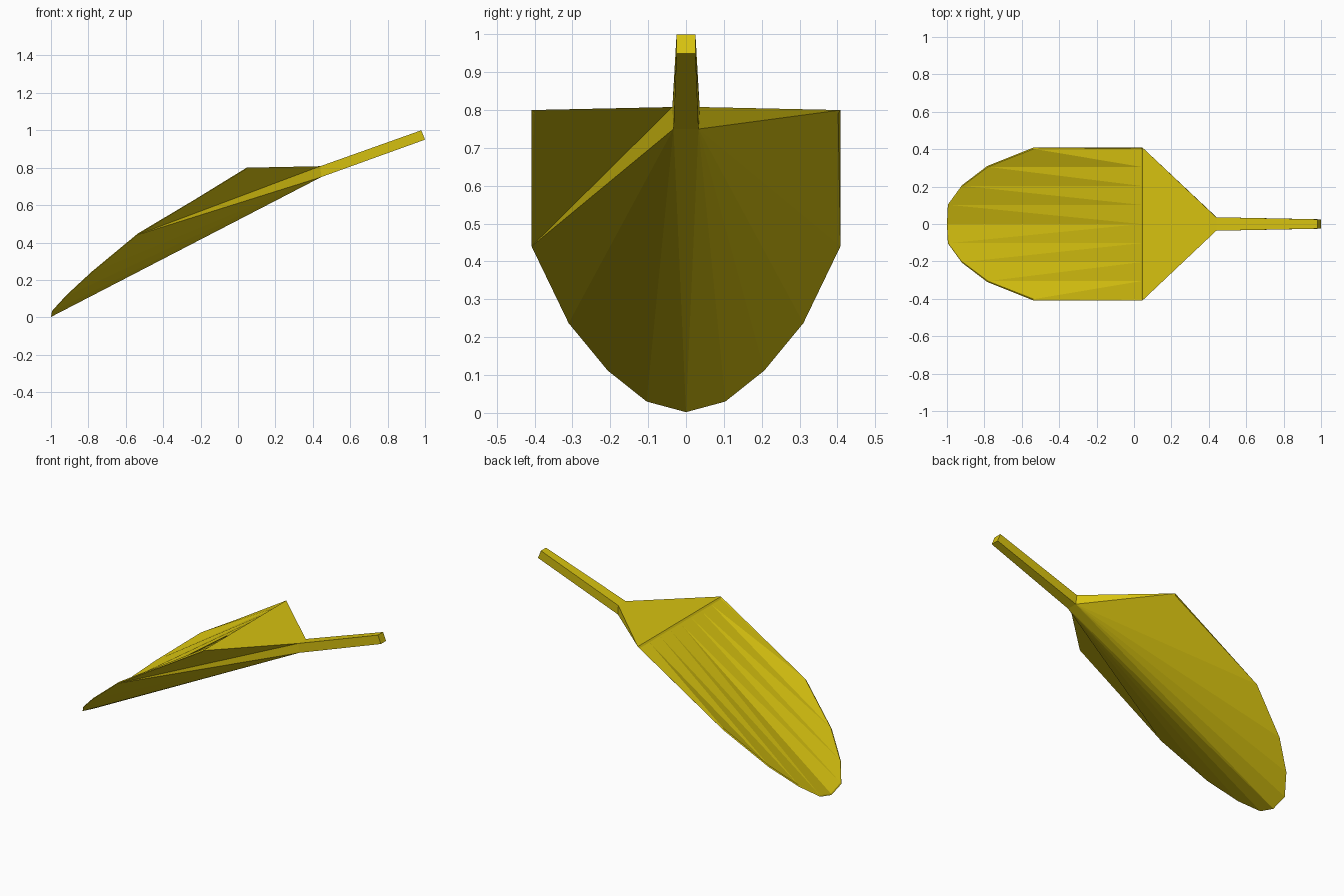
import bpy, bmesh

if "Cube" in bpy.data.objects:
    bpy.data.objects.remove(bpy.data.objects["Cube"])

yellow = bpy.data.materials.new("mustard yellow")
yellow.diffuse_color = (0.68, 0.54, 0.005, 1)
yellow.use_nodes = True
yellow.node_tree.nodes["Principled BSDF"].inputs["Base Color"].default_value = yellow.diffuse_color


def add_object(name, bm):
    bmesh.ops.recalc_face_normals(bm, faces=bm.faces)
    mesh = bpy.data.meshes.new(name)
    bm.to_mesh(mesh)
    bm.free()
    mesh.materials.append(yellow)
    obj = bpy.data.objects.new(name, mesh)
    bpy.context.collection.objects.link(obj)
    return obj


# One closed shell: scoop, flat shoulder and handle share vertices
bm = bmesh.new()
V = lambda x, y, z: bm.verts.new((x, y, z))
F = lambda *vs: bm.faces.new(vs)

# Rim profile for one half, mirrored across y = 0
half = [(-0.54, 0.408, 0.44), (-0.785, 0.31, 0.237), (-0.92, 0.207, 0.112), (-0.995, 0.104, 0.03)]
profile = [(x, -y, z) for x, y, z in half] + [(-1.0, 0, 0.002)] + half[::-1]
rim = [V(*p) for p in profile]
lip = [V(x + 0.004, y * 0.985, z + 0.008) for x, y, z in profile]   # inner lip
crease = [V(0.038, y * 0.985, 0.79) for x, y, z in profile]          # top of the hollow
corner = [V(0.046, s * 0.408, 0.8) for s in (-1, 1)]                 # shoulder corners
neck_top = [V(0.44, s * 0.036, 0.808) for s in (-1, 1)]
neck_low = [V(0.445, s * 0.033, 0.75) for s in (-1, 1)]
end_top = [V(0.98, s * 0.025, 1.0) for s in (-1, 1)]
end_low = [V(1.0, s * 0.025, 0.95) for s in (-1, 1)]

n = len(rim)
mid = n // 2
for i in range(n - 1):
    a, b = i, i + 1
    if i >= mid:
        a, b = b, a
    # Concave hollow, each strip split along a diagonal
    F(lip[a], lip[b], crease[b])
    F(lip[a], crease[b], crease[a])
    # Rim edge and underside fan
    F(rim[a], rim[b], lip[b], lip[a])
    F(rim[a], rim[b], neck_low[0 if i < mid else 1])
F(rim[mid], neck_low[0], neck_low[1])

# Thin lip across the crease and at the sides, then the flat shoulder
F(corner[0], corner[1], *crease[::-1])
for k, e in ((0, 0), (1, n - 1)):
    F(rim[e], lip[e], crease[e], corner[k])
F(corner[0], corner[1], neck_top[1], neck_top[0])

# Side walls of the scoop
F(rim[0], neck_low[0], neck_top[0])
F(rim[0], neck_top[0], corner[0])
F(rim[-1], neck_low[1], corner[1])
F(neck_low[1], neck_top[1], corner[1])

# Handle
F(neck_top[0], neck_top[1], end_top[1], end_top[0])
F(neck_low[0], neck_low[1], end_low[1], end_low[0])
for k in (0, 1):
    F(neck_top[k], neck_low[k], end_low[k], end_top[k])
F(*end_top, *end_low[::-1])

add_object("scoop_with_handle", bm)
